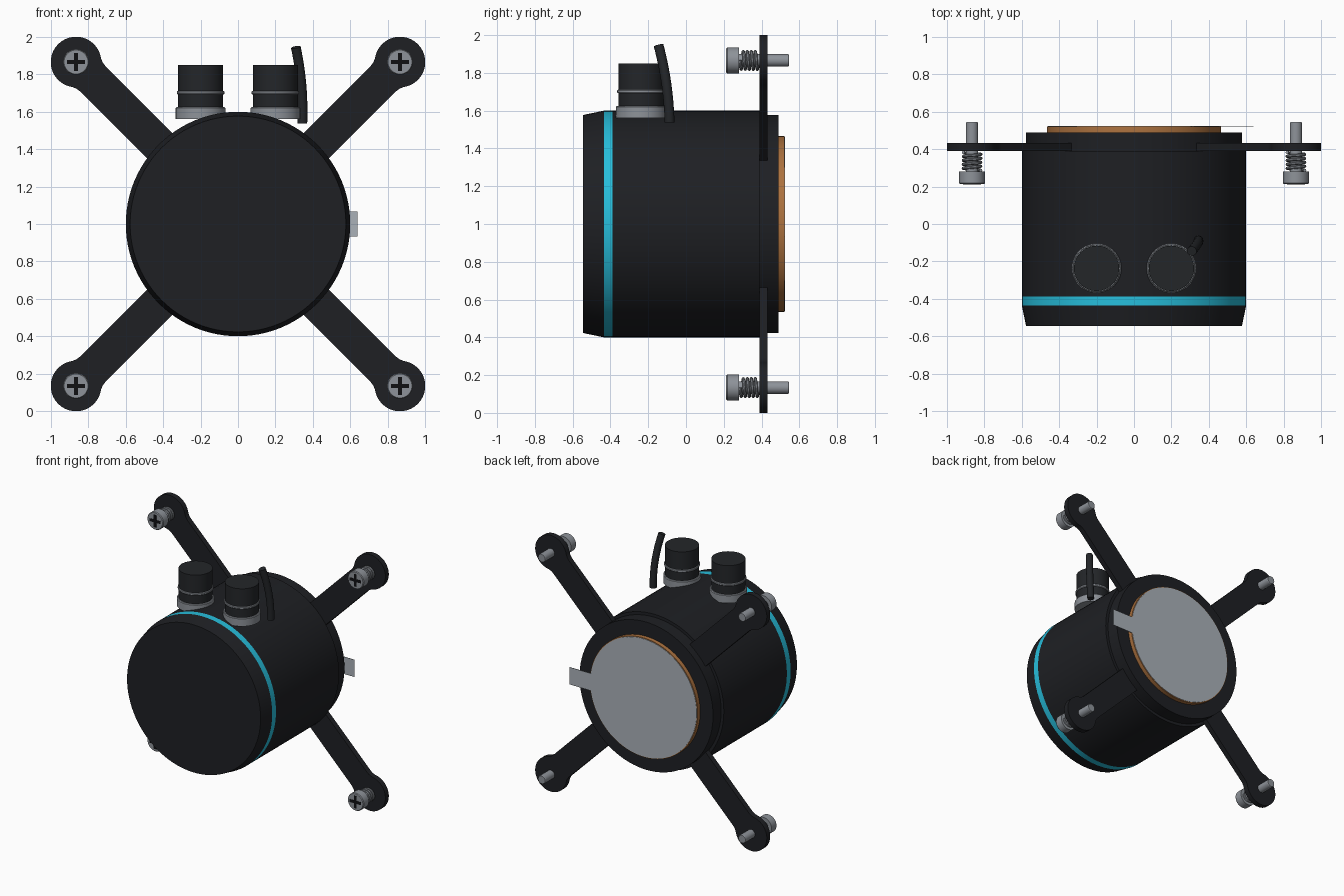
import bpy, bmesh
from math import sin, cos, pi, atan2, hypot, sqrt, radians
from mathutils import Matrix, Vector

if "Cube" in bpy.data.objects:
    bpy.data.objects.remove(bpy.data.objects["Cube"])


def material(name, rgb):
    m = bpy.data.materials.new(name)
    m.diffuse_color = (*rgb, 1)
    m.use_nodes = True
    m.node_tree.nodes["Principled BSDF"].inputs["Base Color"].default_value = m.diffuse_color
    return m


BLACK = material("black_plastic", (0.013, 0.014, 0.017))
RUBBER = material("fitting_black", (0.017, 0.019, 0.022))
CYAN = material("cyan_band", (0.02, 0.52, 0.72))
COPPER = material("copper", (0.42, 0.17, 0.05))
STEEL = material("steel", (0.27, 0.29, 0.32))
FILM = material("film", (0.40, 0.44, 0.48))
DARK = material("recess", (0.005, 0.005, 0.006))

Y_AXIS = Matrix.Rotation(radians(-90), 4, 'X')   # local z becomes +y


def finish(bm, name, mat, matrix=Matrix()):
    bmesh.ops.recalc_face_normals(bm, faces=bm.faces)
    bm.transform(matrix)
    me = bpy.data.meshes.new(name)
    bm.to_mesh(me)
    bm.free()
    ob = bpy.data.objects.new(name, me)
    bpy.context.collection.objects.link(ob)
    me.materials.append(mat)
    bpy.ops.object.select_all(action='DESELECT')
    ob.select_set(True)
    bpy.context.view_layer.objects.active = ob
    bpy.ops.object.shade_smooth_by_angle(angle=radians(30))
    return ob


def lathe(name, profile, mat, matrix, n=48):
    """Capped solid of revolution from (radius, height) points."""
    bm = bmesh.new()
    rings = [[bm.verts.new((r * cos(2 * pi * i / n), r * sin(2 * pi * i / n), h))
              for i in range(n)] for r, h in profile]
    for a, b in zip(rings, rings[1:]):
        for i in range(n):
            j = (i + 1) % n
            bm.faces.new((a[i], a[j], b[j], b[i]))
    bm.faces.new(rings[0])
    bm.faces.new(rings[-1])
    return finish(bm, name, mat, matrix)


def plate(name, outline, y0, y1, mat, matrix=Matrix()):
    """Flat (x, z) outline extruded along y."""
    bm = bmesh.new()
    f = bm.faces.new([bm.verts.new((x, y0, z)) for x, z in outline])
    ext = bmesh.ops.extrude_face_region(bm, geom=[f])
    verts = [v for v in ext['geom'] if isinstance(v, bmesh.types.BMVert)]
    bmesh.ops.translate(bm, verts=verts, vec=(0, y1 - y0, 0))
    return finish(bm, name, mat, matrix)


def tube(name, pts, r, mat, matrix=Matrix(), n=10):
    """Round tube swept through a list of points."""
    pts = [Vector(p) for p in pts]
    bm = bmesh.new()
    rings = []
    side = None
    for k, p in enumerate(pts):
        t = (pts[min(k + 1, len(pts) - 1)] - pts[max(k - 1, 0)]).normalized()
        side = t.orthogonal() if side is None else side - t * side.dot(t)
        side.normalize()
        up = t.cross(side)
        rings.append([bm.verts.new(p + r * (side * cos(2 * pi * i / n) + up * sin(2 * pi * i / n)))
                      for i in range(n)])
    for a, b in zip(rings, rings[1:]):
        for i in range(n):
            j = (i + 1) % n
            bm.faces.new((a[i], a[j], b[j], b[i]))
    bm.faces.new(rings[0])
    bm.faces.new(rings[-1])
    return finish(bm, name, mat, matrix)


# main housing, along y
AXIS = Matrix.Translation((0, 0, 1)) @ Y_AXIS
lathe("front_cap", [(0.577, -0.545), (0.6, -0.435)], BLACK, AXIS, 96)
lathe("light_band", [(0.6, -0.435), (0.6, -0.388)], CYAN, AXIS, 96)
lathe("housing", [(0.6, -0.388), (0.6, 0.39)], BLACK, AXIS, 96)
lathe("rear_ring", [(0.577, 0.39), (0.577, 0.49)], BLACK, AXIS, 96)
lathe("copper_base", [(0.466, 0.49), (0.466, 0.522)], COPPER, AXIS, 96)

# protective film with pull tab
a0 = atan2(0.067, 0.45)
film = [(0.46 * cos(a0 + (2 * pi - 2 * a0) * i / 90),
         1 + 0.46 * sin(a0 + (2 * pi - 2 * a0) * i / 90)) for i in range(91)]
plate("film", film + [(0.64, 0.933), (0.64, 1.067)], 0.522, 0.525, FILM)

# mounting arm outline: boss, neck fillets and straight bar, along +x from boss centre
BOSS, HALF, FIL = 0.135, 0.096, 0.10
fx, fz = -sqrt((BOSS + FIL) ** 2 - (HALF + FIL) ** 2), HALF + FIL
fa = atan2(-fz, -fx)
boss_a = atan2(fz, fx)
half = [(-0.655, HALF)]
half += [(fx + FIL * cos(-pi / 2 + (fa + pi / 2) * i / 6),
          fz + FIL * sin(-pi / 2 + (fa + pi / 2) * i / 6)) for i in range(6)]
half += [(BOSS * cos(boss_a * (1 - i / 20)), BOSS * sin(boss_a * (1 - i / 20))) for i in range(21)]
arm = half + [(x, -z) for x, z in reversed(half[:-1])]

# spring around each screw
TURNS, STEPS = 4.5, 72
spring = [(0.047 * cos(2 * pi * TURNS * i / STEPS), 0.047 * sin(2 * pi * TURNS * i / STEPS),
           0.287 + 0.096 * i / STEPS) for i in range(STEPS + 1)]

w, l = 0.011, 0.048
cross = [(w, l), (-w, l), (-w, w), (-l, w), (-l, -w), (-w, -w),
         (-w, -l), (w, -l), (w, -w), (l, -w), (l, w), (w, w)]

for sx, side in ((-1, "left"), (1, "right")):
    for sz, level in ((-1, "lower"), (1, "upper")):
        tag = f"{level}_{side}"
        at = Matrix.Translation((0.866 * sx, 0, 1 + 0.866 * sz))
        turn = Matrix.Rotation(-atan2(sz, sx), 4, 'Y')
        plate(f"arm_{tag}", arm, 0.39, 0.432, BLACK, at @ turn)
        lathe(f"screw_{tag}", [(0.064, 0.213), (0.069, 0.219), (0.069, 0.28), (0.033, 0.28),
                               (0.033, 0.54), (0.030, 0.545)], STEEL, at @ Y_AXIS, 32)
        plate(f"screw_slot_{tag}", cross, 0.211, 0.22, DARK, at)
        tube(f"spring_{tag}", spring, 0.0085, STEEL, at @ Y_AXIS, 8)

# hose fittings on top
for sx, side in ((-1, "left"), (1, "right")):
    at = Matrix.Translation((0.2 * sx, -0.237, 0))
    lathe(f"fitting_collar_{side}", [(0.133, 1.562), (0.133, 1.62), (0.128, 1.625)], STEEL, at)
    lathe(f"fitting_stem_{side}", [(0.121, 1.6), (0.121, 1.85)], RUBBER, at)
    lathe(f"fitting_ring_{side}", [(0.124, 1.693), (0.127, 1.697), (0.127, 1.707), (0.124, 1.711)],
          STEEL, at)

# short bent cable stub beside the right fitting
p0, p1, p2 = Vector((0.344, -0.087, 1.538)), Vector((0.352, -0.092, 1.745)), Vector((0.309, -0.145, 1.945))
cable = [p0 * (1 - t) ** 2 + p1 * 2 * t * (1 - t) + p2 * t * t for t in [i / 12 for i in range(13)]]
tube("cable_stub", cable, 0.026, RUBBER, n=16)
